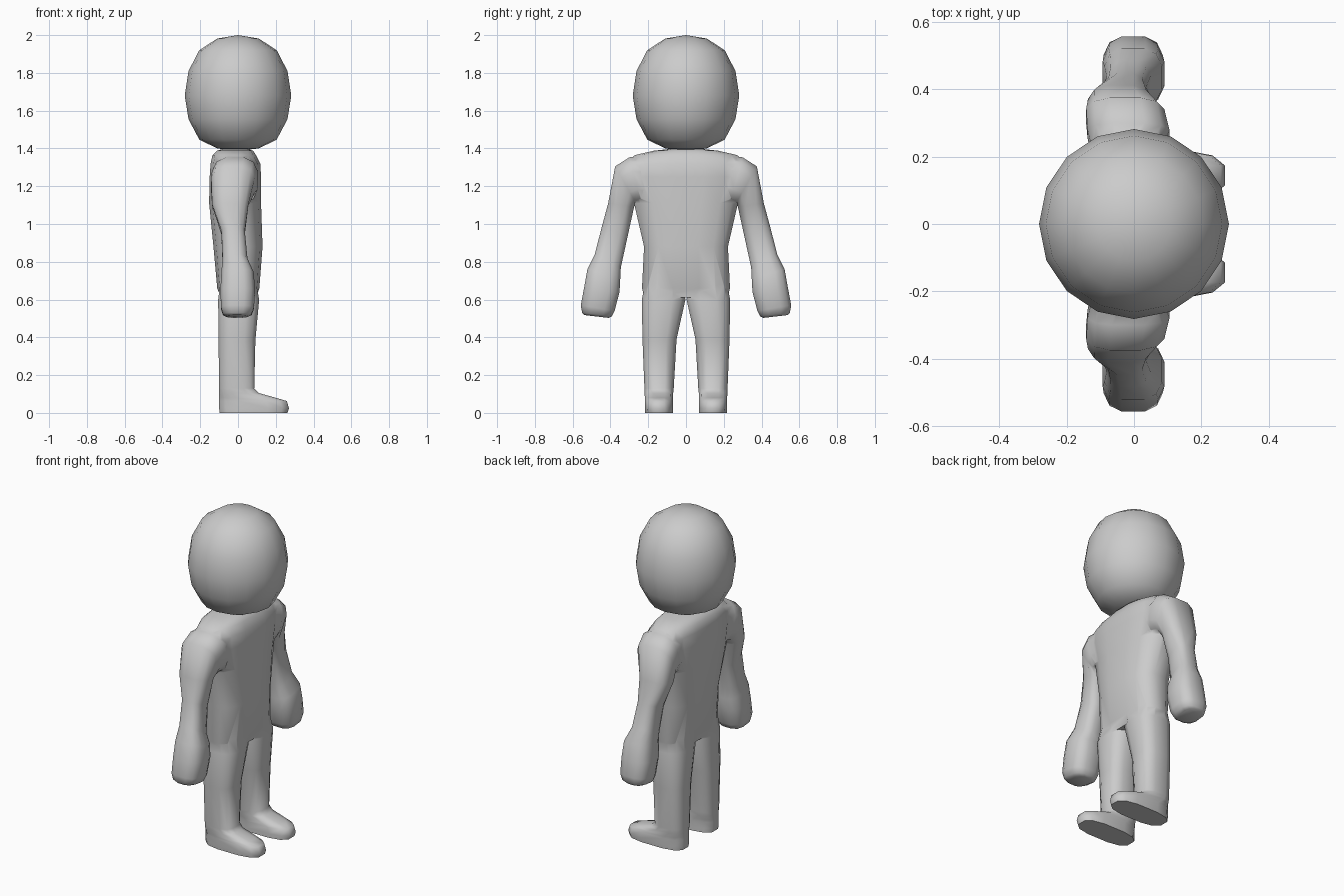
import bpy, bmesh
from math import cos, sin, tau, copysign, radians

if "Cube" in bpy.data.objects:
    bpy.data.objects.remove(bpy.data.objects["Cube"])


def loft(name, rings, n=12, power=0.75, side=1):
    """Each ring: (y, z) of its two ends, then its back and front x."""
    bm = bmesh.new()
    loops = []
    for ya, za, yb, zb, x0, x1 in rings:
        loop = []
        for i in range(n):
            c, s = cos(tau * (i + 0.5) / n), sin(tau * (i + 0.5) / n)
            k = cos(tau / (2 * n))
            c = copysign(min(1, abs(c) / k) ** power, c)
            s = copysign(min(1, abs(s) / k) ** power, s)
            y = (ya + yb) / 2 + c * (yb - ya) / 2
            z = (za + zb) / 2 + c * (zb - za) / 2
            x = (x0 + x1) / 2 + s * (x1 - x0) / 2
            loop.append(bm.verts.new((x, side * y, z)))
        loops.append(loop)
    for a, b in zip(loops, loops[1:]):
        for i in range(n):
            j = (i + 1) % n
            bm.faces.new((a[i], a[j], b[j], b[i]))
    bm.faces.new(loops[0])
    bm.faces.new(loops[-1])
    return finish(name, bm)


def finish(name, bm):
    bmesh.ops.remove_doubles(bm, verts=bm.verts, dist=1e-5)
    bmesh.ops.recalc_face_normals(bm, faces=bm.faces)
    mesh = bpy.data.meshes.new(name)
    bm.to_mesh(mesh)
    bm.free()
    ob = bpy.data.objects.new(name, mesh)
    bpy.context.collection.objects.link(ob)
    return ob


def select(ob):
    bpy.ops.object.select_all(action='DESELECT')
    ob.select_set(True)
    bpy.context.view_layer.objects.active = ob


# torso: half width, height, back x, front x
torso = [(.22, .61, -.09, .095), (.233, .66, -.11, .113), (.222, .88, -.13, .13),
         (.275, 1.11, -.153, .122), (.32, 1.25, -.15, .122), (.32, 1.32, -.145, .118),
         (.27, 1.365, -.135, .095), (.17, 1.388, -.11, .08), (.08, 1.398, -.08, .05)]
body = loft("body", [(-w, z, w, z, a, b) for w, z, a, b in torso], n=16)

# arm with mitten hand: inner point, outer point, back x, front x
arm = [(.16, 1.12, .22, 1.36, -.12, .08), (.235, 1.11, .30, 1.353, -.138, .105),
       (.265, 1.11, .375, 1.305, -.142, .09), (.275, 1.09, .412, 1.11, -.137, .055),
       (.31, .93, .447, .98, -.088, .036), (.345, .77, .483, .84, -.082, .05),
       (.348, .71, .522, .76, -.088, .083), (.352, .64, .54, .66, -.093, .09),
       (.378, .54, .557, .57, -.09, .085), (.392, .512, .55, .53, -.08, .072),
       (.41, .503, .54, .518, -.06, .05)]

# leg with foot, standing flat
leg = [(.02, .72, .21, .72, -.09, .09), (.003, .6, .234, .6, -.105, .112),
       (.05, .39, .23, .38, -.103, .092), (.065, .13, .22, .13, -.1, .086),
       (.068, .105, .219, .105, -.1, .11), (.069, .08, .218, .08, -.1, .2),
       (.07, .063, .218, .063, -.1, .258), (.07, .025, .218, .025, -.1, .27),
       (.07, 0, .216, 0, -.097, .262)]

# weld the limbs into the torso
for side in (1, -1):
    for name, rings in (("arm", arm), ("leg", leg)):
        limb = loft(name, rings, n=12, power=0.7, side=side)
        select(body)
        mod = body.modifiers.new("weld", 'BOOLEAN')
        mod.operation = 'UNION'
        mod.solver = 'EXACT'
        mod.object = limb
        bpy.ops.object.modifier_apply(modifier=mod.name)
        bpy.data.objects.remove(limb)

# head: turned ball, 16 sided
profile = [(0, 2.0), (.11, 1.982), (.205, 1.92), (.262, 1.81), (.282, 1.68),
           (.262, 1.555), (.205, 1.447), (.11, 1.4), (0, 1.388)]
bm = bmesh.new()
pts = [bm.verts.new((r, 0, z)) for r, z in profile]
edges = [bm.edges.new(p) for p in zip(pts, pts[1:])]
bmesh.ops.spin(bm, geom=pts + edges, cent=(0, 0, 0), axis=(0, 0, 1),
               angle=tau, steps=16, use_duplicate=False)
head = finish("head", bm)

for ob in (body, head):
    select(ob)
    bpy.ops.object.shade_smooth_by_angle(angle=radians(65))
